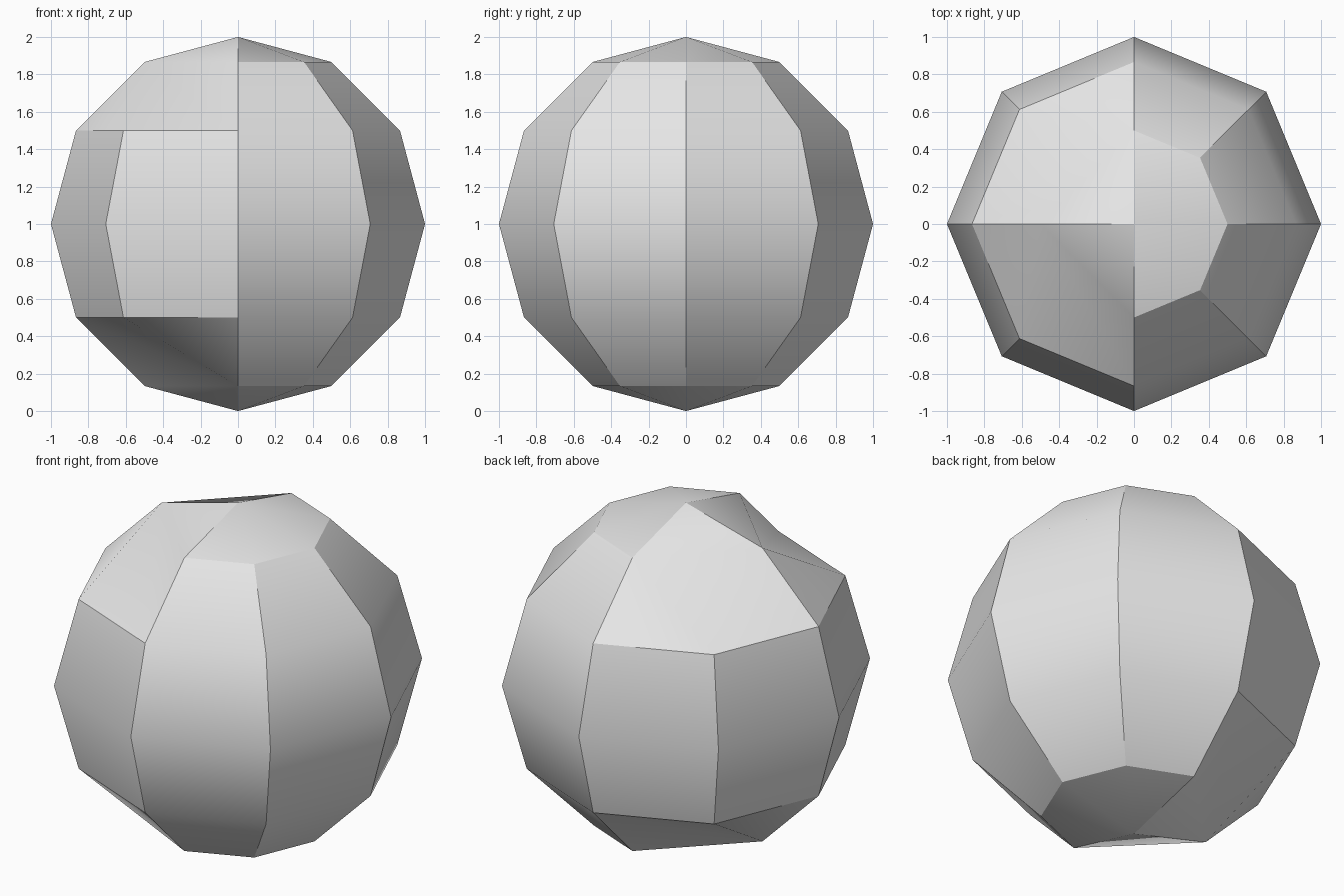
import bpy
import bmesh
from math import radians, sin, cos
from mathutils import Vector

cube = bpy.data.objects.get("Cube")
if cube:
    bpy.data.objects.remove(cube, do_unlink=True)

# Matte grey material
grey = bpy.data.materials.new("light_grey")
grey.use_nodes = True
grey.diffuse_color = (0.8, 0.8, 0.8, 1)
grey.node_tree.nodes["Principled BSDF"].inputs["Base Color"].default_value = (0.8, 0.8, 0.8, 1)


def on_sphere(azimuth, elevation):
    a, e = radians(azimuth), radians(elevation)
    return Vector((cos(a) * cos(e), sin(a) * cos(e), sin(e)))


def vert_at(bm, azimuth, elevation):
    target = on_sphere(azimuth, elevation)
    return min(bm.verts, key=lambda v: (v.co - target).length)


# Low-poly ball
bm = bmesh.new()
bmesh.ops.create_uvsphere(bm, u_segments=8, v_segments=6, radius=1)

# Remove four corners next to the poles, leaving wide facets
facets = []
for azimuth in (135, 225):
    for side in (1, -1):
        corner = vert_at(bm, azimuth, 60 * side)
        face = bmesh.utils.face_join(list(corner.link_faces))
        facets.append((face, azimuth - 45 * side, 60 * side))

# Smooth shading with sharp creases between facets
bm.normal_update()
for face in bm.faces:
    face.smooth = True
for edge in bm.edges:
    edge.smooth = edge.calc_face_angle(0) <= radians(30)

# Fold each wide facet as a fan from one of its corners
for face, azimuth, elevation in facets:
    anchor = vert_at(bm, azimuth, elevation)
    ring = list(face.verts)
    start = ring.index(anchor)
    ring = ring[start:] + ring[:start]
    bmesh.ops.delete(bm, geom=[face], context='FACES_ONLY')
    for b, c in zip(ring[1:], ring[2:]):
        bm.faces.new((anchor, b, c)).smooth = True

# Stand the ball on the ground
bmesh.ops.translate(bm, verts=bm.verts, vec=(0, 0, 1))
bm.normal_update()
mesh = bpy.data.meshes.new("faceted_ball")
bm.to_mesh(mesh)
bm.free()
mesh.materials.append(grey)
ball = bpy.data.objects.new("faceted_ball", mesh)
bpy.context.collection.objects.link(ball)
